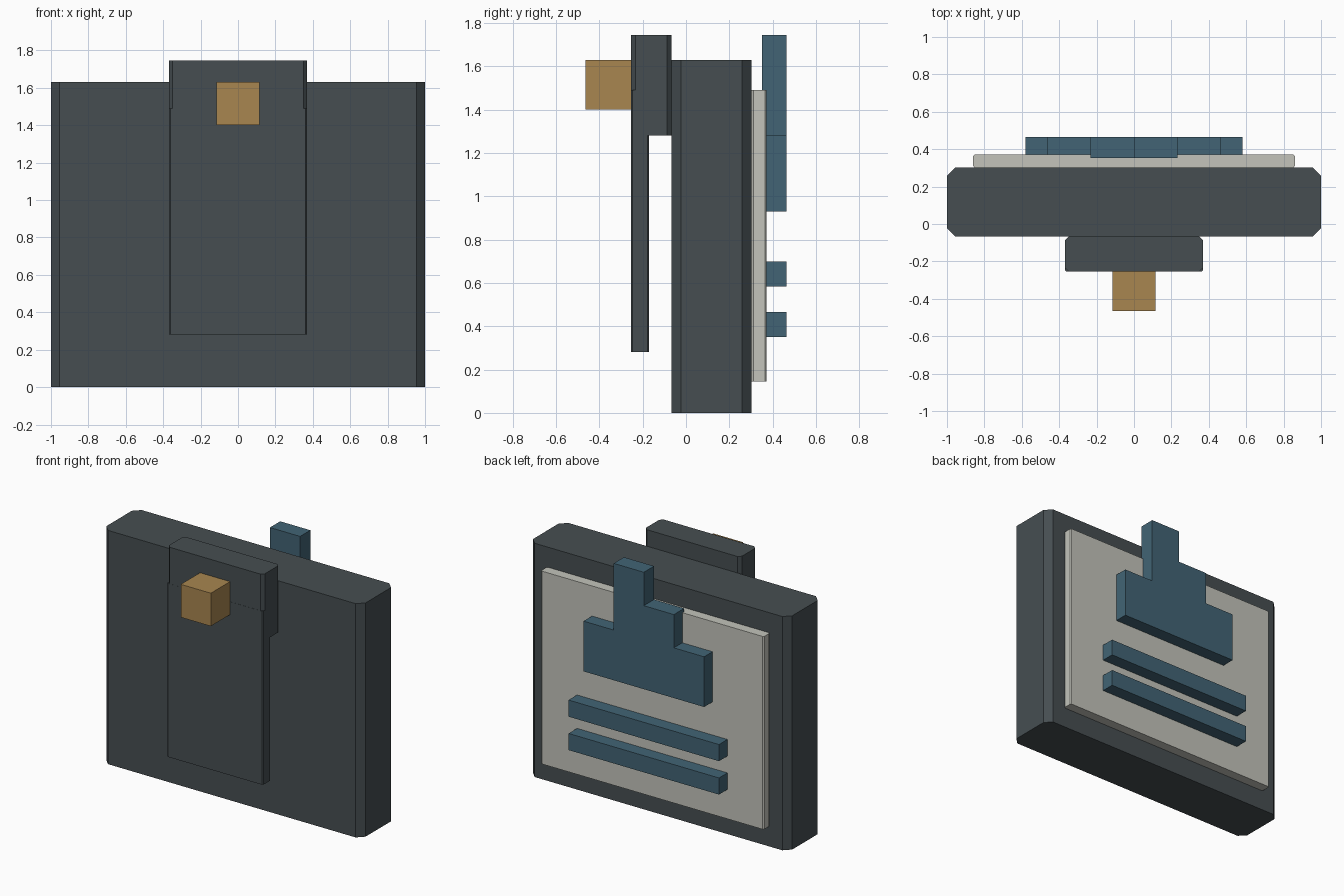
import bpy, bmesh

if "Cube" in bpy.data.objects:
    bpy.data.objects.remove(bpy.data.objects["Cube"])


def make_material(name, rgb):
    m = bpy.data.materials.new(name)
    m.diffuse_color = (*rgb, 1)
    m.use_nodes = True
    m.node_tree.nodes["Principled BSDF"].inputs["Base Color"].default_value = m.diffuse_color
    return m


DARK = make_material("dark slate", (0.061, 0.076, 0.083))
GOLD = make_material("ochre", (0.392, 0.238, 0.080))
PALE = make_material("pale grey", (0.546, 0.552, 0.497))
BLUE = make_material("steel blue", (0.054, 0.127, 0.178))


def prism(name, points, base, height, mat, axis="z"):
    """Extrude an outline: (x, y) points along z, or (x, z) points along y."""
    bm = bmesh.new()
    place = (lambda a, b: (a, b, base)) if axis == "z" else (lambda a, b: (a, base, b))
    face = bm.faces.new([bm.verts.new(place(a, b)) for a, b in points])
    ext = bmesh.ops.extrude_face_region(bm, geom=[face])
    shift = (0, 0, height) if axis == "z" else (0, height, 0)
    bmesh.ops.translate(bm, vec=shift,
                        verts=[v for v in ext["geom"] if isinstance(v, bmesh.types.BMVert)])
    bmesh.ops.recalc_face_normals(bm, faces=bm.faces)
    mesh = bpy.data.meshes.new(name)
    bm.to_mesh(mesh)
    bm.free()
    mesh.materials.append(mat)
    ob = bpy.data.objects.new(name, mesh)
    bpy.context.collection.objects.link(ob)
    return ob


def slab(name, w, y0, y1, z0, z1, mat, c=0):
    """Box of half width w, with vertical edges chamfered by c."""
    if c:
        pts = [(-w + c, y0), (w - c, y0), (w, y0 + c), (w, y1 - c),
               (w - c, y1), (-w + c, y1), (-w, y1 - c), (-w, y0 + c)]
    else:
        pts = [(-w, y0), (w, y0), (w, y1), (-w, y1)]
    return prism(name, pts, z0, z1 - z0, mat)


# Main case
slab("case", 1.0, -0.068, 0.303, 0, 1.63, DARK, 0.045)

# Belt clip: mounting block, hanging tongue and button
slab("clip_block", 0.37, -0.253, -0.068, 1.28, 1.745, DARK, 0.02)
slab("clip_tongue", 0.37, -0.254, -0.17, 0.28, 1.49, DARK, 0.008)
slab("clip_button", 0.116, -0.465, -0.253, 1.40, 1.63, GOLD)

# Pale panel on the back
slab("back_panel", 0.86, 0.303, 0.372, 0.145, 1.49, PALE, 0.008)

# Two raised bars
for i, z in enumerate((0.35, 0.583)):
    slab(f"raised_bar_{i + 1}", 0.58, 0.352, 0.465, z, z + 0.116, BLUE)

# Stepped raised emblem: wide base, and a narrower upper step with a column
slab("emblem_base", 0.465, 0.352, 0.465, 0.93, 1.28, BLUE)
upper = [(-0.232, 1.28), (0.232, 1.28), (0.232, 1.745),
         (0, 1.745), (0, 1.512), (-0.232, 1.512)]
prism("emblem_steps", upper, 0.352, 0.113, BLUE, axis="y")
